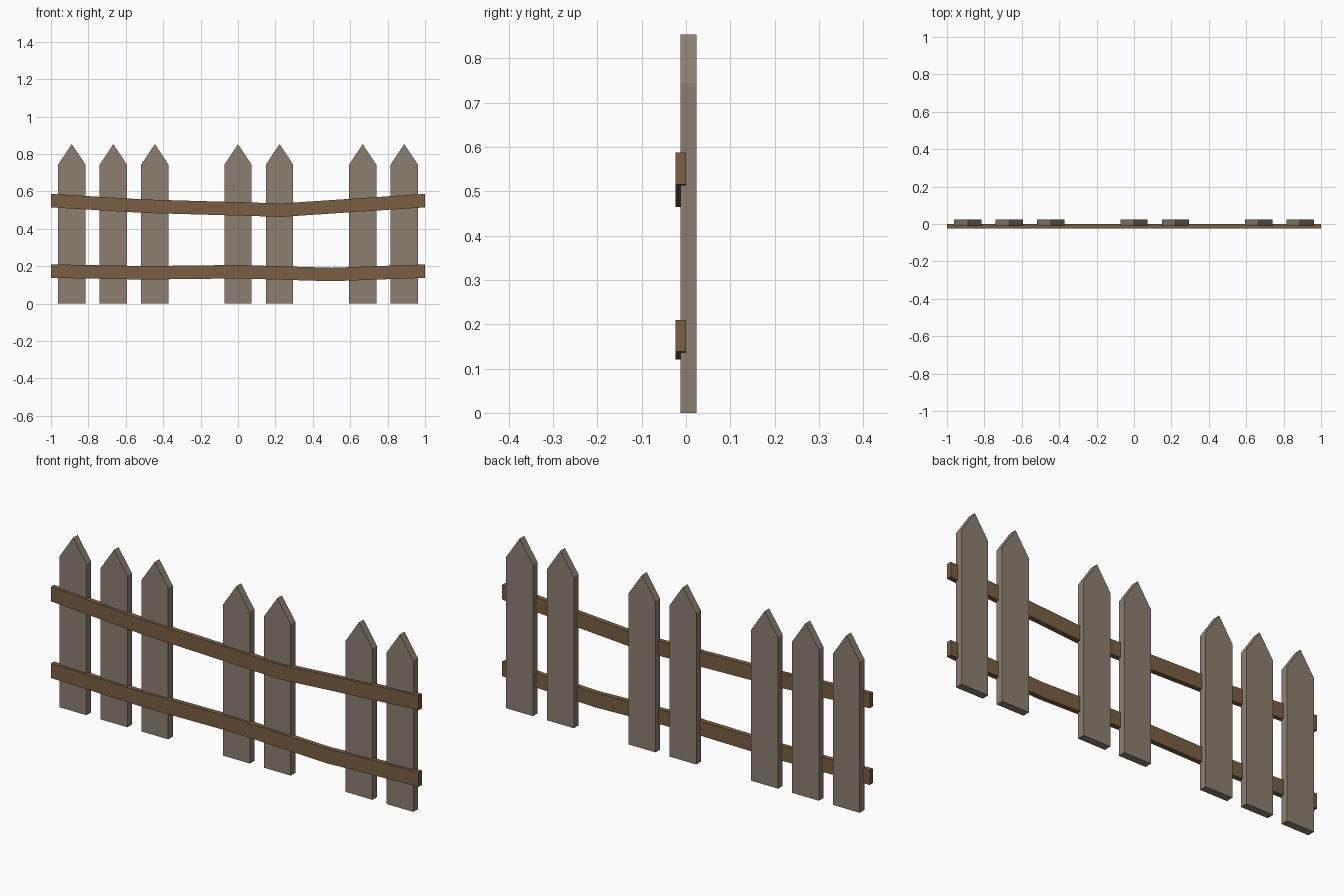
import bpy, bmesh

if "Cube" in bpy.data.objects:
    bpy.data.objects.remove(bpy.data.objects["Cube"])


def material(name, color):
    m = bpy.data.materials.new(name)
    m.diffuse_color = (*color, 1)
    m.use_nodes = True
    m.node_tree.nodes["Principled BSDF"].inputs["Base Color"].default_value = m.diffuse_color
    return m


def extrude_profile(name, profile, y0, y1, mat):
    """Solid from an x-z outline, extruded from y0 to y1."""
    bm = bmesh.new()
    face = bm.faces.new([bm.verts.new((x, y0, z)) for x, z in profile])
    ext = bmesh.ops.extrude_face_region(bm, geom=[face])
    verts = [v for v in ext["geom"] if isinstance(v, bmesh.types.BMVert)]
    bmesh.ops.translate(bm, verts=verts, vec=(0, y1 - y0, 0))
    bmesh.ops.recalc_face_normals(bm, faces=bm.faces)
    mesh = bpy.data.meshes.new(name)
    bm.to_mesh(mesh)
    bm.free()
    mesh.materials.append(mat)
    obj = bpy.data.objects.new(name, mesh)
    bpy.context.collection.objects.link(obj)
    return obj


picket_mat = material("weathered_wood", (0.26, 0.215, 0.16))
rail_mat = material("brown_wood", (0.195, 0.112, 0.054))

# Pointed pickets on a regular pitch, with two missing
PITCH, HALF = 0.2222, 0.073
for i in (-4, -3, -2, 0, 1, 3, 4):
    x = i * PITCH
    outline = [(x - HALF, 0), (x + HALF, 0), (x + HALF, 0.743),
               (x, 0.853), (x - HALF, 0.743)]
    extrude_profile("picket", outline, -0.012, 0.024, picket_mat)

# Sagging rails: centre line points, constant height
RAIL_HALF = 0.036
rails = {
    "upper_rail": [(-1, 0.551), (-0.5, 0.521), (0, 0.507), (0.23, 0.500), (1, 0.551)],
    "lower_rail": [(-1, 0.174), (-0.5, 0.165), (0, 0.171), (0.5, 0.156), (1, 0.174)],
}
for name, path in rails.items():
    outline = ([(x, z - RAIL_HALF) for x, z in path]
               + [(x, z + RAIL_HALF) for x, z in reversed(path)])
    extrude_profile(name, outline, -0.024, 0.0, rail_mat)
